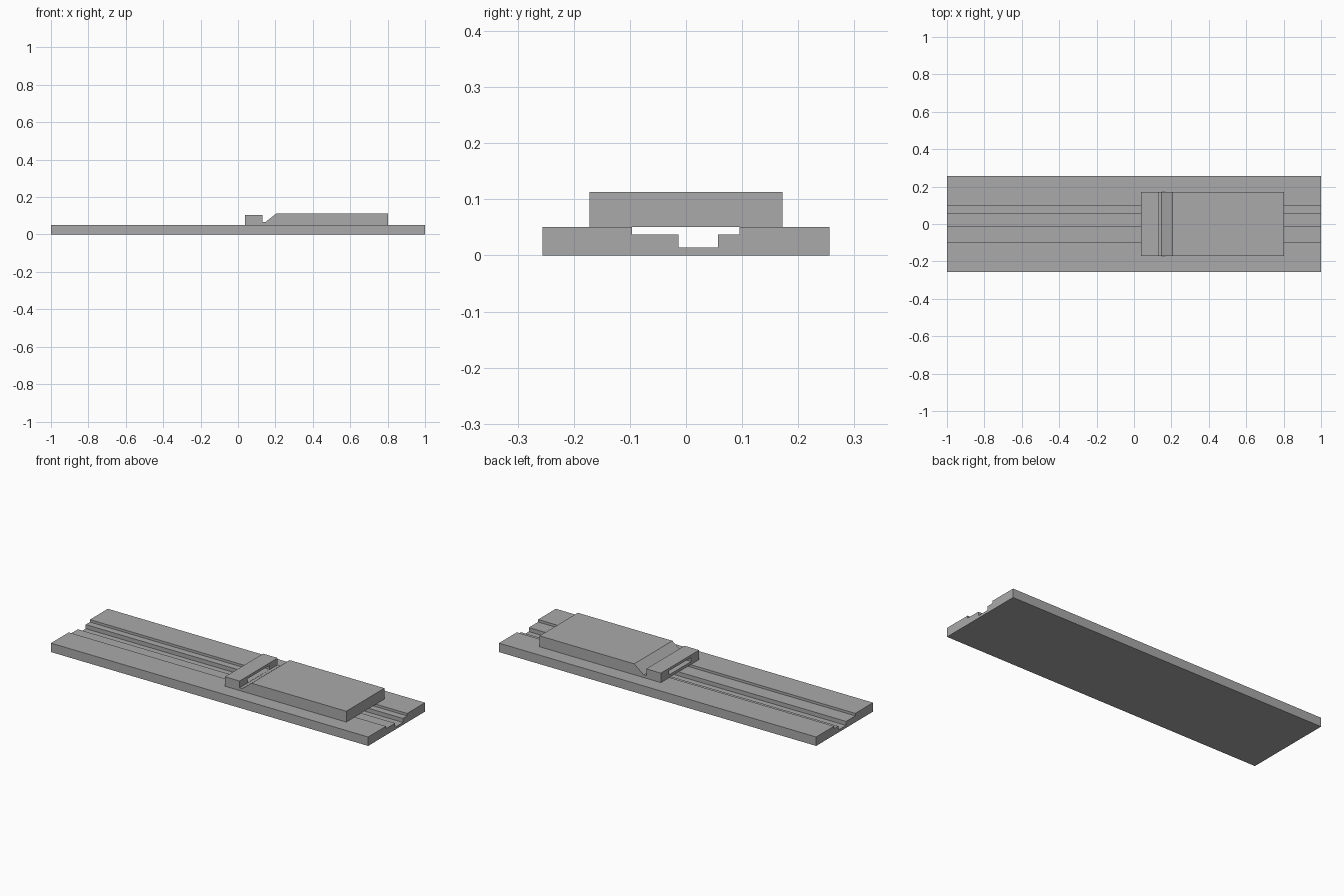
import bpy
import bmesh
from mathutils import Vector

cube = bpy.data.objects.get("Cube")
if cube:
    bpy.data.objects.remove(cube, do_unlink=True)

grey = bpy.data.materials.new("plain grey")
grey.use_nodes = True
colour = (0.4, 0.4, 0.4, 1)
grey.diffuse_color = colour
grey.node_tree.nodes["Principled BSDF"].inputs["Base Color"].default_value = colour


def extrude_profile(name, points, sweep):
    """Make a solid by sweeping a closed outline along a vector."""
    bm = bmesh.new()
    face = bm.faces.new([bm.verts.new(p) for p in points])
    swept = bmesh.ops.extrude_face_region(bm, geom=[face])["geom"]
    verts = [v for v in swept if isinstance(v, bmesh.types.BMVert)]
    bmesh.ops.translate(bm, verts=verts, vec=Vector(sweep))
    bmesh.ops.recalc_face_normals(bm, faces=bm.faces)
    mesh = bpy.data.meshes.new(name)
    bm.to_mesh(mesh)
    bm.free()
    mesh.materials.append(grey)
    obj = bpy.data.objects.new(name, mesh)
    bpy.context.collection.objects.link(obj)
    return obj


# Long base with a stepped groove along its length
W, TOP, STEP, FLOOR = 0.256, 0.051, 0.037, 0.014
base = [(-W, 0), (W, 0), (W, TOP), (0.095, TOP), (0.095, STEP), (0.057, STEP),
        (0.057, FLOOR), (-0.013, FLOOR), (-0.013, STEP), (-0.096, STEP),
        (-0.096, TOP), (-W, TOP)]
extrude_profile("grooved_base", [(-1, y, z) for y, z in base], (2, 0, 0))

# Carriage with end bar, notch and ramp
D = 0.172
side = [(0.038, TOP), (0.803, TOP), (0.803, 0.113), (0.206, 0.113),
        (0.146, 0.066), (0.13, 0.066), (0.13, 0.105), (0.038, 0.105)]
carriage = extrude_profile("carriage", [(x, -D, z) for x, z in side], (0, 2 * D, 0))

# Slot through the end bar
slot = [(0.0, -0.1), (0.138, -0.1), (0.138, 0.1), (0.0, 0.1)]
cutter = extrude_profile("slot_cutter", [(x, y, 0.067) for x, y in slot], (0, 0, 0.023))
cutter.hide_render = True
cutter.hide_viewport = True
cut = carriage.modifiers.new("slot", 'BOOLEAN')
cut.operation = 'DIFFERENCE'
cut.solver = 'EXACT'
cut.object = cutter
